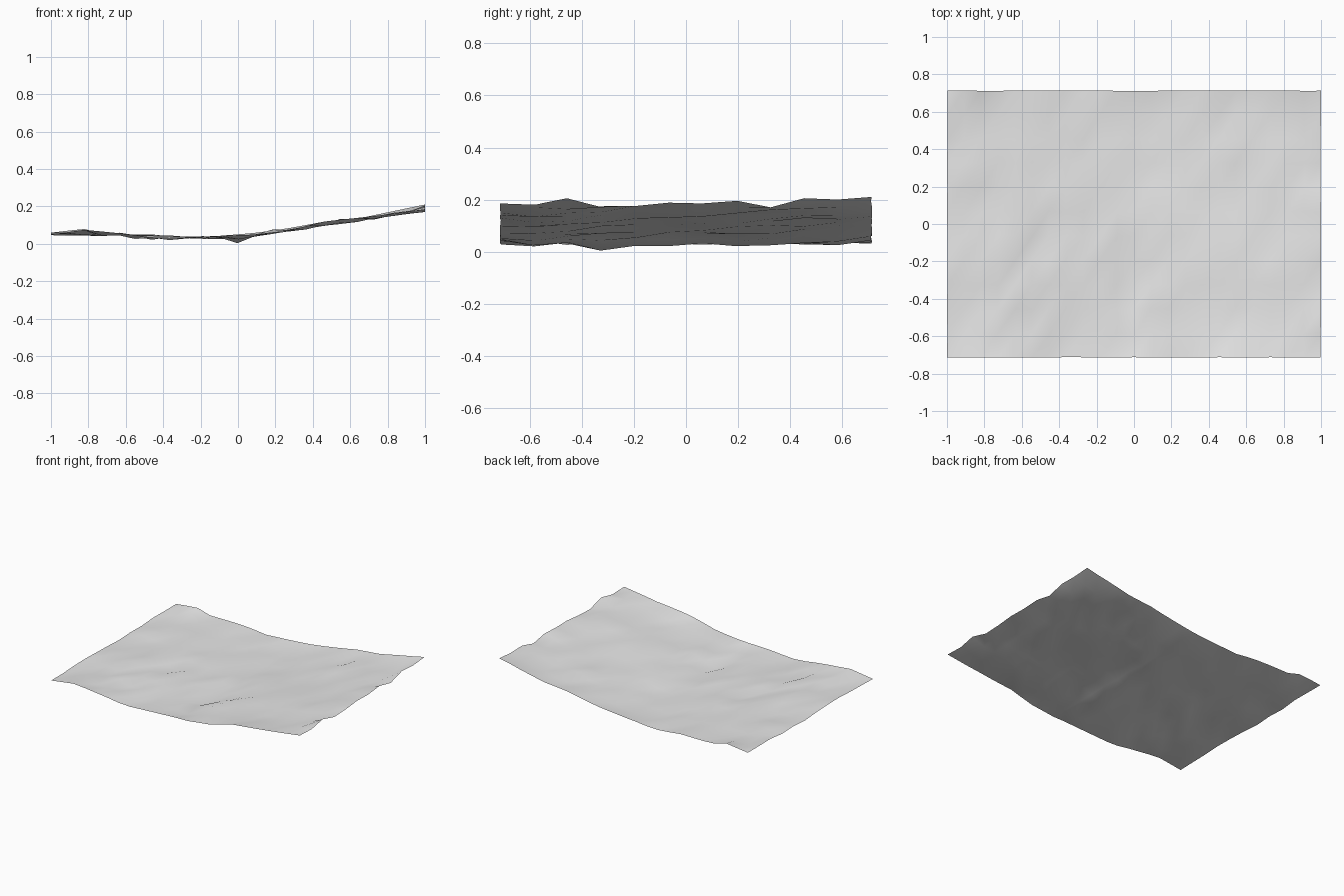
import bpy, bmesh, random
from mathutils import noise, Vector

if "Cube" in bpy.data.objects:
    bpy.data.objects.remove(bpy.data.objects["Cube"])

random.seed(4)
COLS, ROWS = 22, 11
HALF_X, HALF_Y = 1.0, 0.715


def lerp_profile(points, t):
    """Linear interpolation through (position, height) pairs."""
    for (a, za), (b, zb) in zip(points, points[1:]):
        if t <= b:
            return za + (zb - za) * (t - a) / (b - a)
    return points[-1][1]


# Height profiles across the sheet: middle, front edge and back edge
MIDDLE = [(-1, .055), (-.5, .042), (0, .028), (.4, .092), (.7, .135), (1, .185)]
FRONT = [(-1, .05), (-.82, .075), (-.57, .05), (-.4, .025), (-.17, .04),
         (.1, .05), (.27, .07), (.46, .12), (.74, .15), (1, .185)]
BACK = [(-1, .06), (-.82, .08), (-.72, .05), (-.46, .05), (-.26, .03), (-.07, .045),
        (.11, .06), (.31, .09), (.43, .115), (.64, .135), (1, .21)]
RIGHT_EDGE = [.185, .18, .205, .17, .175, .188, .185, .195, .17, .205, .2, .21]

# Single sharp peaks and dips: (column, row) -> height offset
BUMPS = {(17, 9): .025, (13, 3): .027, (11, 3): -.026, (6, 5): -.018,
         (4, 2): .02, (5, 2): -.014, (3, 4): .014, (7, 1): -.015,
         (20, 4): .015, (10, 7): .012, (2, 1): .012}


def height(i, j):
    x = -1 + 2 * i / COLS
    if i == COLS:
        return RIGHT_EDGE[j]
    if j == 0:
        return lerp_profile(FRONT, x)
    if j == ROWS:
        return lerp_profile(BACK, x)
    z = lerp_profile(MIDDLE, x) + random.uniform(-.006, .006)
    z += .008 * noise.noise(Vector((i * .45, j * .6, 3.3)))
    return max(0, z + BUMPS.get((i, j), 0))


# Rumpled ground sheet, each cell split along the same diagonal
bm = bmesh.new()
grid = []
for j in range(ROWS + 1):
    row = []
    for i in range(COLS + 1):
        x = HALF_X * (2 * i / COLS - 1) + random.uniform(-.004, .004)
        y = HALF_Y * (2 * j / ROWS - 1) + random.uniform(-.004, .004)
        x = max(-HALF_X, min(HALF_X, x))
        y = max(-HALF_Y, min(HALF_Y, y))
        row.append(bm.verts.new((x, y, height(i, j))))
    grid.append(row)
for j in range(ROWS):
    for i in range(COLS):
        a, b = grid[j][i], grid[j][i + 1]
        c, d = grid[j + 1][i + 1], grid[j + 1][i]
        bm.faces.new((a, b, c))
        bm.faces.new((a, c, d))
for face in bm.faces:
    face.smooth = True

mesh = bpy.data.meshes.new("ground_sheet")
bm.to_mesh(mesh)
bm.free()
sheet = bpy.data.objects.new("ground_sheet", mesh)
bpy.context.collection.objects.link(sheet)

# Plain light grey
grey = bpy.data.materials.new("light_grey")
grey.use_nodes = True
colour = (.8, .8, .8, 1)
grey.diffuse_color = colour
grey.node_tree.nodes["Principled BSDF"].inputs["Base Color"].default_value = colour
mesh.materials.append(grey)
